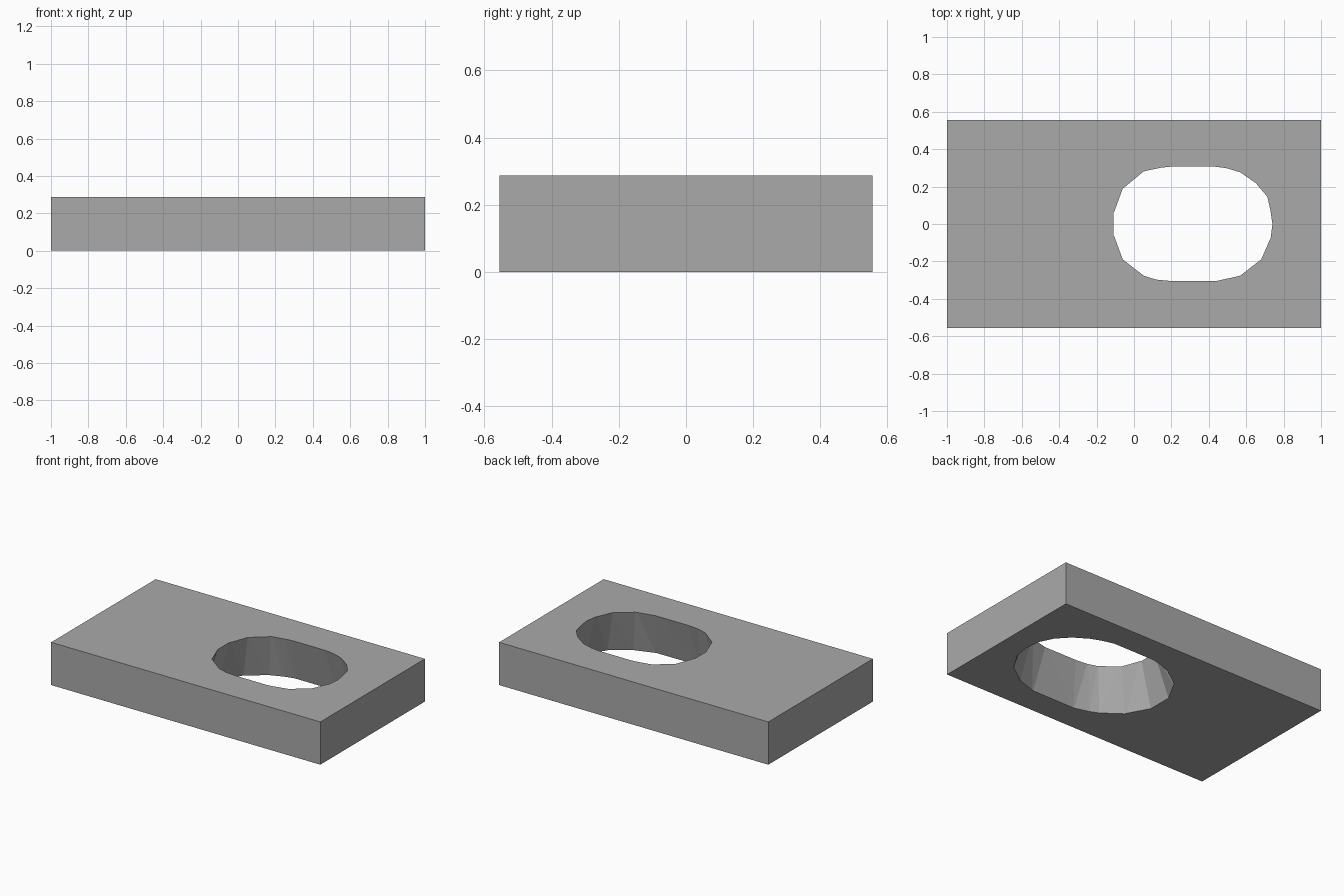
import bpy
import bmesh
import math

default = bpy.data.objects.get("Cube")
if default:
    bpy.data.objects.remove(default, do_unlink=True)

WIDTH, DEPTH, HEIGHT = 2.0, 1.11, 0.287
HOLE_X = 0.315
TOP_A, TOP_B = 0.425, 0.307      # hole half-sizes at the top
LOW_A, LOW_B = 0.525, 0.387      # hole half-sizes at the bottom
LOW_POWER = 2.15                 # squareness of the bottom rim

# Irregular top rim of the opening, counter-clockwise
TOP_RIM = [(.74, 0), (.73, .07), (.71, .15), (.65, .22), (.57, .275),
           (.5, .297), (.43, .307), (.2, .307), (.14, .3), (.05, .28),
           (-.06, .19), (-.11, .06), (-.11, -.06), (-.06, -.19),
           (.05, -.275), (.11, -.295), (.2, -.305), (.44, -.305),
           (.57, -.275), (.68, -.19), (.73, -.08)]


def flat_material(name, value):
    mat = bpy.data.materials.new(name)
    mat.use_nodes = True
    colour = (value, value, value, 1)
    mat.diffuse_color = colour
    mat.node_tree.nodes["Principled BSDF"].inputs["Base Color"].default_value = colour
    return mat


def make_object(name, bm, mat):
    bmesh.ops.recalc_face_normals(bm, faces=bm.faces)
    mesh = bpy.data.meshes.new(name)
    bm.to_mesh(mesh)
    bm.free()
    mesh.materials.append(mat)
    obj = bpy.data.objects.new(name, mesh)
    bpy.context.collection.objects.link(obj)
    return obj


def signed_power(value, power):
    return math.copysign(abs(value) ** power, value)


def low_point(x, y):
    """Matching point on the wider, rounder bottom rim."""
    angle = math.atan2(y / TOP_B, (x - HOLE_X) / TOP_A)
    return (HOLE_X + LOW_A * signed_power(math.cos(angle), 2 / LOW_POWER),
            LOW_B * signed_power(math.sin(angle), 2 / LOW_POWER))


def wall_point(x, y, t):
    """Point on the sloping wall: t is 0 at the bottom, 1 at the top."""
    lx, ly = low_point(x, y)
    return (lx + (x - lx) * t, ly + (y - ly) * t, HEIGHT * t)


grey = flat_material("mid_grey", 0.4)

# Rectangular slab
bm = bmesh.new()
bmesh.ops.create_cube(bm, size=1)
bmesh.ops.scale(bm, vec=(WIDTH, DEPTH, HEIGHT), verts=bm.verts)
bmesh.ops.translate(bm, vec=(0, 0, HEIGHT / 2), verts=bm.verts)
slab = make_object("slab", bm, grey)

# Tapered cutter, running past both faces of the slab
bm = bmesh.new()
low, high = ([bm.verts.new(wall_point(x, y, t)) for x, y in TOP_RIM]
             for t in (-0.1, 1.1))
bm.faces.new(low)
bm.faces.new(high)
for i in range(len(low)):
    j = (i + 1) % len(low)
    bm.faces.new((low[i], low[j], high[j], high[i]))
bmesh.ops.triangulate(bm, faces=[f for f in bm.faces if len(f.verts) == 4])
cutter = make_object("opening_cutter", bm, grey)
cutter.hide_render = True

# Cut the opening and drop the cutter
cut = slab.modifiers.new("opening", 'BOOLEAN')
cut.operation = 'DIFFERENCE'
cut.solver = 'EXACT'
cut.object = cutter
bpy.context.view_layer.objects.active = slab
bpy.ops.object.modifier_apply(modifier=cut.name)
bpy.data.objects.remove(cutter, do_unlink=True)
